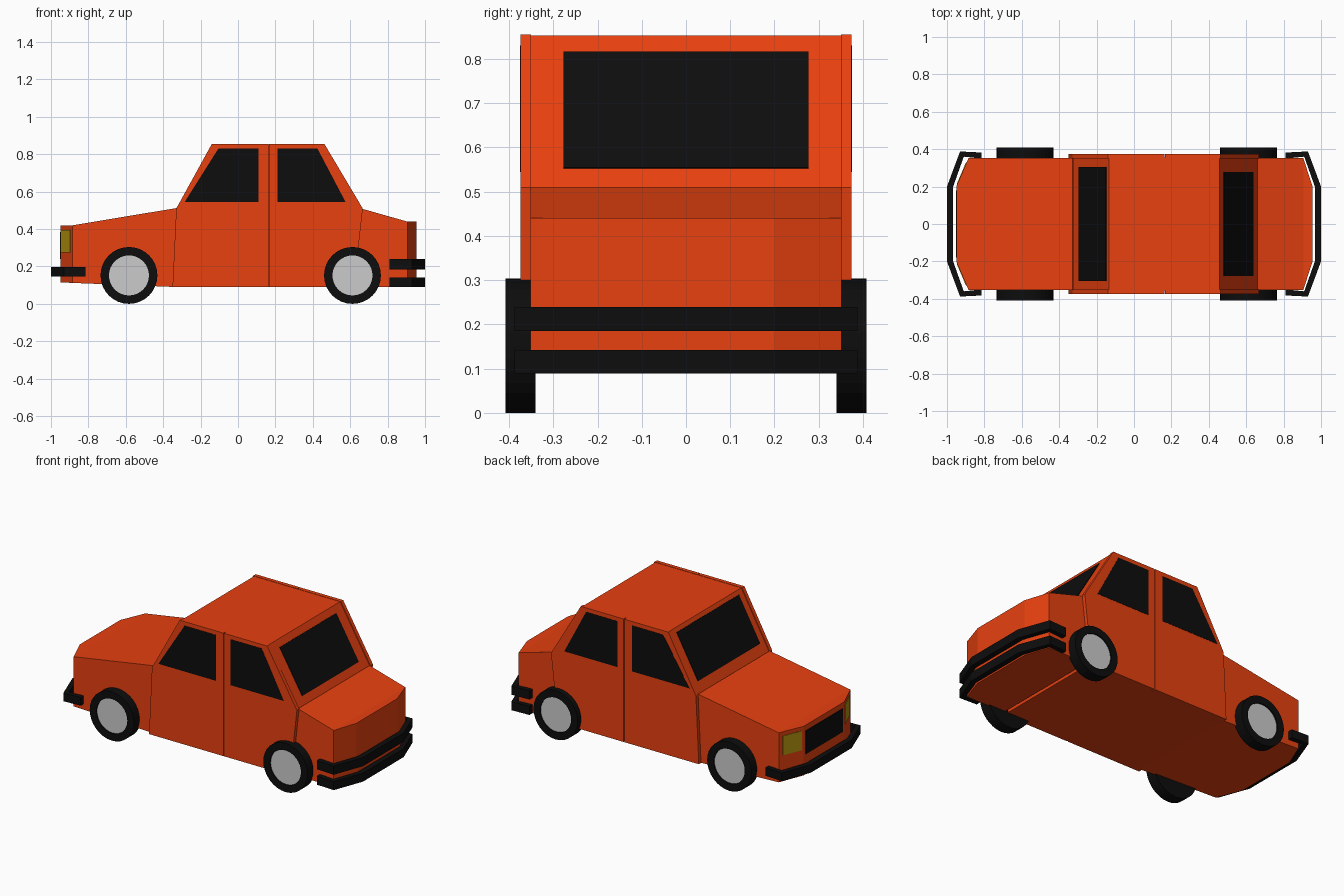
import bpy, bmesh, math
from mathutils import Vector

if "Cube" in bpy.data.objects:
    bpy.data.objects.remove(bpy.data.objects["Cube"])


def material(name, rgb):
    m = bpy.data.materials.new(name)
    m.diffuse_color = (*rgb, 1)
    m.use_nodes = True
    m.node_tree.nodes["Principled BSDF"].inputs["Base Color"].default_value = m.diffuse_color
    return m


RED = material("orange_paint", (0.80, 0.052, 0.005))
BLACK = material("black", (0.004, 0.004, 0.004))
YELLOW = material("yellow_lamp", (0.45, 0.30, 0.005))


def finish(name, bm, mat=None):
    bmesh.ops.recalc_face_normals(bm, faces=bm.faces)
    me = bpy.data.meshes.new(name)
    bm.to_mesh(me)
    bm.free()
    ob = bpy.data.objects.new(name, me)
    bpy.context.collection.objects.link(ob)
    if mat:
        me.materials.append(mat)
    return ob


def slab(name, points, offset, mat):
    """Polygon extruded by an offset vector."""
    bm = bmesh.new()
    face = bm.faces.new([bm.verts.new(p) for p in points])
    ext = bmesh.ops.extrude_face_region(bm, geom=[face], use_keep_orig=True)
    verts = [g for g in ext["geom"] if isinstance(g, bmesh.types.BMVert)]
    bmesh.ops.translate(bm, verts=verts, vec=Vector(offset))
    return finish(name, bm, mat)


def loft(name, rings, mat, closed_ends=True):
    bm = bmesh.new()
    loops = [[bm.verts.new(p) for p in ring] for ring in rings]
    n = len(loops[0])
    for a, b in zip(loops, loops[1:]):
        for i in range(n):
            j = (i + 1) % n
            bm.faces.new((a[i], a[j], b[j], b[i]))
    if closed_ends:
        bm.faces.new(loops[0])
        bm.faces.new(loops[-1])
    return finish(name, bm, mat)


def section(x, w, zb, zt):
    return [(x, -w, zb), (x, w, zb), (x, w, zt), (x, -w, zt)]


# Hood and trunk with chamfered outer corners
loft("hood", [section(-0.95, 0.2, 0.115, 0.42), section(-0.885, 0.352, 0.112, 0.42),
              section(-0.33, 0.352, 0.09, 0.512)], RED)
loft("trunk", [section(0.64, 0.352, 0.09, 0.515), section(0.905, 0.352, 0.09, 0.44),
               section(0.955, 0.2, 0.09, 0.44)], RED)

# Cabin core
core = [(-0.34, 0.09), (-0.325, 0.51), (-0.135, 0.853), (0.457, 0.853), (0.66, 0.51), (0.62, 0.09)]
slab("cabin", [(x, -0.355, z) for x, z in core], (0, 0.71, 0), RED)

# Doors and side windows on both sides
doors = {
    "front_door": [(-0.35, 0.09), (-0.33, 0.51), (-0.14, 0.855), (0.162, 0.855), (0.162, 0.09)],
    "rear_door": [(0.167, 0.09), (0.167, 0.855), (0.462, 0.855), (0.667, 0.51), (0.62, 0.09)],
}
windows = {
    "front_side_window": [(-0.285, 0.545), (0.11, 0.545), (0.11, 0.83), (-0.105, 0.83)],
    "rear_side_window": [(0.21, 0.545), (0.575, 0.545), (0.425, 0.83), (0.21, 0.83)],
}
for side, s in (("right", -1), ("left", 1)):
    for name, pts in doors.items():
        slab(f"{name}_{side}", [(x, s * 0.35, z) for x, z in pts], (0, s * 0.024, 0), RED)
    for name, pts in windows.items():
        slab(f"{name}_{side}", [(x, s * 0.365, z) for x, z in pts], (0, s * 0.0105, 0), BLACK)


# Windscreens lying on the sloped ends of the cabin
def screen(name, low, high, half, out):
    d = Vector((high[0] - low[0], 0, high[1] - low[1])).normalized()
    normal = Vector((d.z, 0, -d.x)) * out
    pts = [Vector((p[0], y, p[1])) - normal * 0.005
           for p, y in ((low, -half), (low, half), (high, half), (high, -half))]
    slab(name, pts, normal * 0.009, BLACK)


def on_slope(a, b, z):
    t = (z - a[1]) / (b[1] - a[1])
    return (a[0] + t * (b[0] - a[0]), z)


screen("windscreen", on_slope(core[1], core[2], 0.565), on_slope(core[1], core[2], 0.83), 0.305, -1)
screen("rear_window", on_slope(core[4], core[3], 0.553), on_slope(core[4], core[3], 0.815), 0.277, 1)

# Grille and headlights
slab("grille", [(-0.945, -0.18, 0.24), (-0.945, 0.18, 0.24), (-0.945, 0.18, 0.385),
                (-0.945, -0.18, 0.385)], (-0.008, 0, 0), BLACK)
for side, s in (("right", -1), ("left", 1)):
    a, b = (-0.945, s * 0.212), (-0.895, s * 0.329)
    slab(f"headlight_{side}", [(*a, 0.275), (*b, 0.275), (*b, 0.395), (*a, 0.395)],
         (-0.003, s * 0.0013, 0), YELLOW)


# Wrap-around bumpers
def bumper(name, direction, end, z0, z1):
    outer = [(end, 0.382), (0.93, 0.388), (1.0, 0.2)]
    inner = [(end, 0.35), (0.91, 0.36), (0.967, 0.2)]
    outer += [(x, -y) for x, y in reversed(outer)]
    inner += [(x, -y) for x, y in reversed(inner)]
    rings = [[(direction * o[0], o[1], z0), (direction * o[0], o[1], z1),
              (direction * i[0], i[1], z1), (direction * i[0], i[1], z0)]
             for o, i in zip(outer, inner)]
    loft(name, rings, BLACK)


bumper("front_bumper", -1, 0.815, 0.145, 0.196)
bumper("rear_bumper_upper", 1, 0.81, 0.185, 0.239)
bumper("rear_bumper_lower", 1, 0.81, 0.089, 0.142)


# Wheels: black tyre ring with a slightly recessed grey hub
def circle(cx, y, r, n=32):
    return [(cx + r * math.cos(2 * math.pi * k / n), y, 0.152 + r * math.sin(2 * math.pi * k / n))
            for k in range(n)]


for end, cx in (("front", -0.583), ("rear", 0.612)):
    for side, s in (("right", -1), ("left", 1)):
        loft(f"{end}_tyre_{side}", [circle(cx, s * 0.34, 0.152), circle(cx, s * 0.408, 0.152),
                                    circle(cx, s * 0.408, 0.107), circle(cx, s * 0.39, 0.107)], BLACK)
        slab(f"{end}_hub_{side}", circle(cx, s * 0.37, 0.107), (0, s * 0.03, 0), None)
